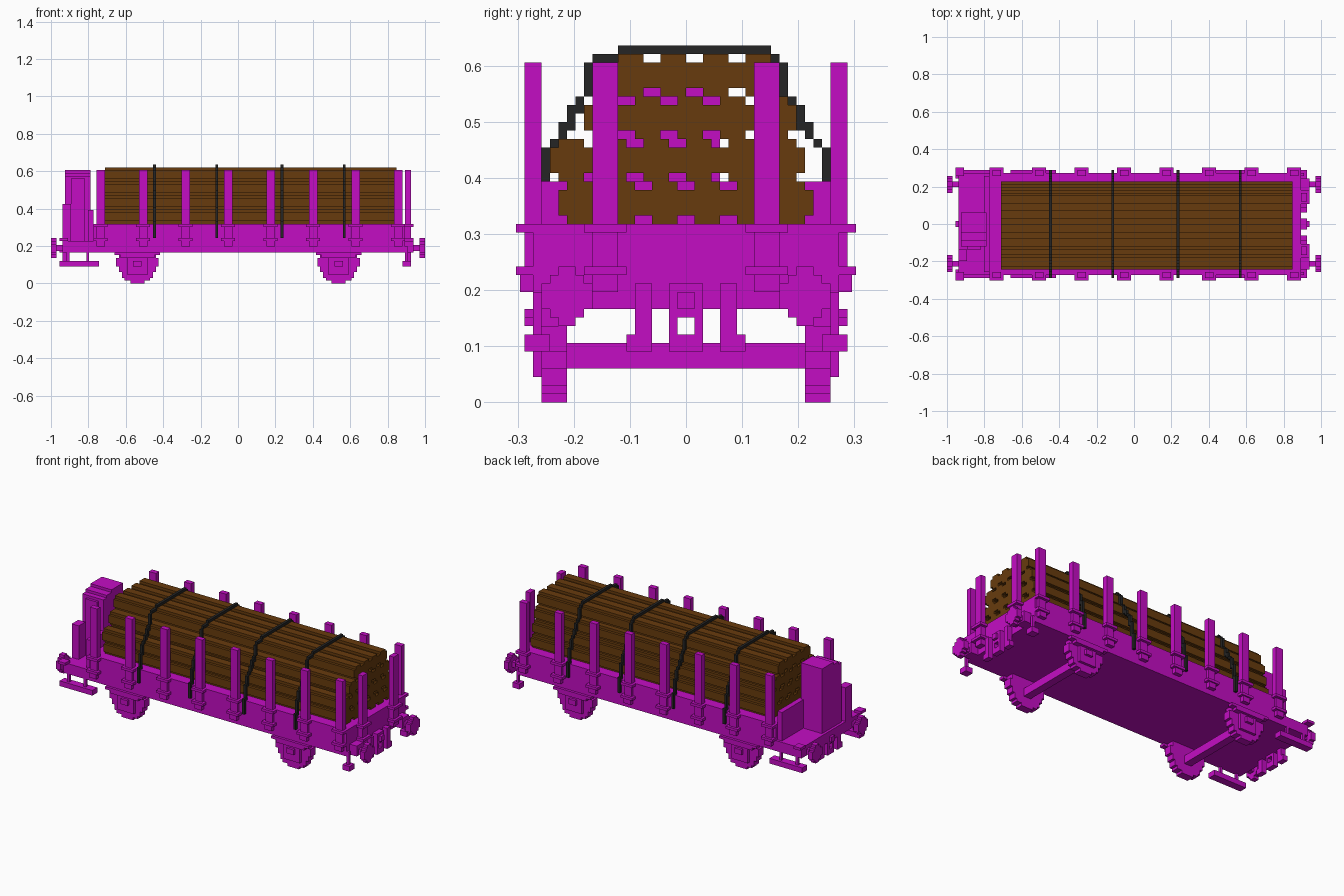
import bpy, bmesh
from math import sqrt
from mathutils import Vector

cube = bpy.data.objects.get("Cube")
if cube:
    bpy.data.objects.remove(cube, do_unlink=True)

V = 2 / 132  # size of one block


def material(name, rgb):
    m = bpy.data.materials.new(name)
    m.use_nodes = True
    m.diffuse_color = (*rgb, 1)
    m.node_tree.nodes["Principled BSDF"].inputs["Base Color"].default_value = (*rgb, 1)
    return m


MAGENTA = material("magenta paint", (0.55, 0.004, 0.55))
BROWN = material("brown timber", (0.137, 0.044, 0.004))
BLACK = material("black strap", (0.018, 0.018, 0.018))


def build(name, boxes, mat=MAGENTA):
    """One object from boxes (x0, x1, y0, y1, z0, z1) in block units."""
    bm = bmesh.new()
    for b in boxes:
        lo, hi = Vector(b[0::2]), Vector(b[1::2])
        made = bmesh.ops.create_cube(bm, size=1)["verts"]
        for v in made:
            v.co = ((lo + hi) / 2 + v.co * (hi - lo)) * V
    mesh = bpy.data.meshes.new(name)
    bmesh.ops.recalc_face_normals(bm, faces=bm.faces)
    bm.to_mesh(mesh)
    bm.free()
    mesh.materials.append(mat)
    obj = bpy.data.objects.new(name, mesh)
    bpy.context.collection.objects.link(obj)
    return obj


def flip_y(boxes):
    return boxes + [(a, b, -d, -c, e, f) for a, b, c, d, e, f in boxes]


def flip_x(boxes, shift=0):
    return boxes + [(-b - shift, -a - shift, c, d, e, f) for a, b, c, d, e, f in boxes]


# Main body and brake platform
build("wagon_body", [(-51, 59, -18, 18, 11, 21)])
build("brake_platform", [(-62, -51, -18, 18, 11, 15)])
build("platform_wall", [(-53, -51, -17, 17, 15, 26)])

# Brake cabin with a stepped roof
build("brake_cabin", [(-61, -52, -8, -6, 15, 38), (-61, -52, -6, -3, 15, 39),
                      (-61, -52, -3, 4, 15, 40), (-59, -54, -9, -8, 15, 37)])
build("brake_box", [(-62, -59, -13, -9, 15, 28)])

# Side stakes with two brackets each
stakes, brackets = [], []
for i in range(8):
    x = -50 + 15 * i
    stakes.append((x, x + 3, 17, 19, 13, 40))
    for z in (15, 20):
        brackets.append((x - 1, x + 4, 18, 20, z, z + 1))
    brackets.append((x, x + 3, 18, 19.5, 13, 15))
build("side_stakes", flip_y(stakes))
build("stake_brackets", flip_y(brackets))

# End stakes and brackets
build("end_stakes", flip_y([(59, 61, 8, 11, 13, 40)]))
build("end_brackets", flip_y([(59, 62, 7, 12, z, z + 1) for z in (15, 20)]))
build("platform_brackets", flip_y([(-63, -60, 17, 20, 15, 16)]))

# Wheels stacked from rows, with axles
wheels, axles, springs, axle_boxes = [], [], [], []
for cx in (-35.5, 35.5):
    for z in range(12):
        w = round(sqrt(7.6 ** 2 - (z - 7) ** 2)) - 0.5
        wheels.append((cx - w, cx + w, 14, 17, z, z + 1))
    axles.append((cx - 1.5, cx + 1.5, -14, 14, 4, 7))
    springs += [(cx - 8, cx + 8, 17, 19, 10, 11), (cx - 6, cx + 6, 17, 19, 9, 10)]
    axle_boxes += [(cx - 3.5, cx + 3.5, 16, 18, 3, 9), (cx - 1.5, cx + 1.5, 18, 19, 6, 8)]
build("wheels", flip_y(wheels))
build("axles", axles)
build("springs", flip_y(springs))
build("axle_boxes", flip_y(axle_boxes))

# Buffers: collar, rod and eight-sided plate
buffer = [(59, 62, 12, 16, 11, 15), (62, 64, 13, 15, 11.5, 13.5),
          (64, 66, 11, 17, 11, 14), (64, 66, 12, 16, 10, 15), (64, 66, 13, 15, 9, 16)]
build("buffers", flip_x(flip_y(buffer)))

# Coupling loop, hook and brake hoses at both ends
coupling = flip_y([(59, 61, 1, 2, 6, 14)])
coupling += [(59, 61, -2, 2, 10, 14), (59, 61, -2, 2, 6, 8), (61, 62, -1, 1, 11, 13)]
build("couplings", flip_x(coupling, 1))
hoses = flip_y([(59, 61, 4, 6, 6, 14), (59, 61, 4, 7, 6, 8)])
build("brake_hoses", flip_x(hoses, 1))

# Foot boards under the platform and small steps at the other end
build("foot_boards", flip_y([(-63, -49, 16, 19, 6, 8), (-60.5, -59.5, 17, 18, 8, 11),
                             (-53.5, -52.5, 17, 18, 8, 11)]))
build("end_steps", flip_y([(58, 61, 16, 19, 6, 8), (59, 60, 17, 18, 8, 13)]))

# Four rows of logs, each log a square with notched corners
for row, (start, count) in enumerate([(-15, 6), (-16, 6), (-12, 5), (-9, 4)]):
    z = 21 + 5 * row
    logs = []
    for i in range(count):
        y = start + 5 * i
        logs += [(-47, 56, y, y + 5, z + 1, z + 4), (-47, 56, y + 1, y + 4, z, z + 5)]
    build(f"log_row_{row + 1}", logs, BROWN)

# Straps stepping down over the load: (distance out, bottom, top)
steps = [(10, 40, 41), (11, 36, 40), (12, 34, 36), (13, 32, 35), (14, 31, 33),
         (15, 30, 31), (16, 26, 30), (17, 21, 27), (18, 16, 22)]
for n, x in enumerate((-30, -8, 15, 37)):
    strap = [(x, x + 1, -8, 10, 41, 42), (x, x + 1, -10, -8, 40, 41)]
    for y, lo, hi in steps:
        strap += flip_y([(x, x + 1, y, y + 1, lo, hi)])
    build(f"strap_{n + 1}", strap, BLACK)
